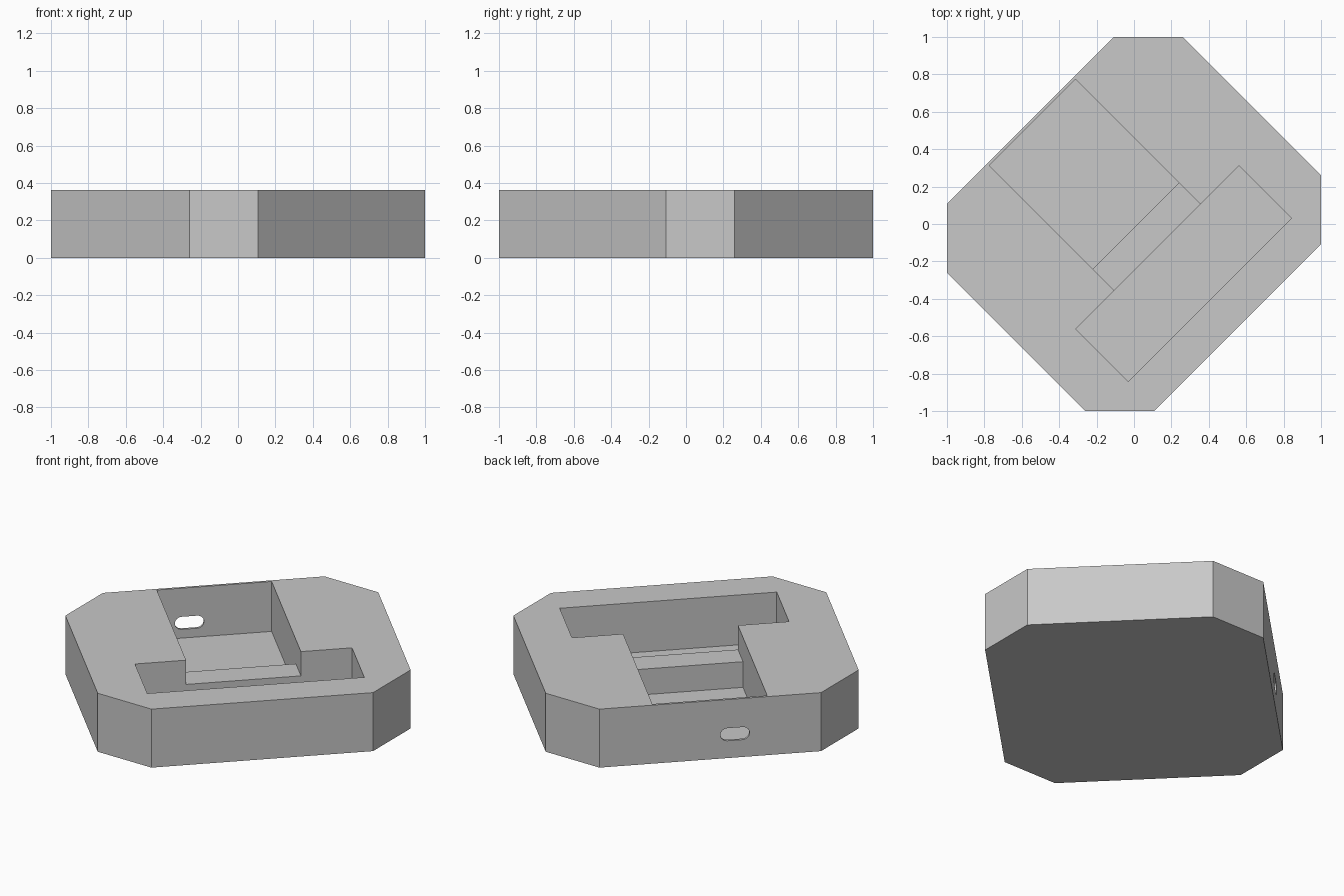
import bpy, bmesh, math
from mathutils import Matrix

if "Cube" in bpy.data.objects:
    bpy.data.objects.remove(bpy.data.objects["Cube"])

TURN = Matrix.Rotation(math.radians(45), 4, 'Z')   # block is laid out square, then turned 45 degrees
HEIGHT = 0.362
FLOOR = 0.053
LEDGE = 0.212

grey = bpy.data.materials.new("grey")
grey.diffuse_color = (0.58, 0.58, 0.58, 1)
grey.use_nodes = True
grey.node_tree.nodes["Principled BSDF"].inputs["Base Color"].default_value = grey.diffuse_color


def prism(name, outline, low, high, axis='Z'):
    """Extrude an outline along Z, or along Y when the outline is given as (x, z)."""
    bm = bmesh.new()
    place = (lambda a, b, h: (a, b, h)) if axis == 'Z' else (lambda a, b, h: (a, h, b))
    face = bm.faces.new([bm.verts.new(place(a, b, low)) for a, b in outline])
    top = bmesh.ops.extrude_face_region(bm, geom=[face])["geom"]
    shift = place(0, 0, high - low)
    bmesh.ops.translate(bm, vec=shift, verts=[e for e in top if isinstance(e, bmesh.types.BMVert)])
    bmesh.ops.recalc_face_normals(bm, faces=bm.faces[:])
    bm.transform(TURN)
    mesh = bpy.data.meshes.new(name)
    bm.to_mesh(mesh)
    bm.free()
    mesh.materials.append(grey)
    obj = bpy.data.objects.new(name, mesh)
    bpy.context.collection.objects.link(obj)
    return obj


def rect(x0, x1, y0, y1):
    return [(x0, y0), (x1, y0), (x1, y1), (x0, y1)]


# Block with chamfered corners
w, d, c = 0.891, 0.783, 0.26
body = prism("case_body", [(w - c, d), (w, d - c), (w, c - d), (w - c, -d),
                           (c - w, -d), (-w, c - d), (-w, d - c), (c - w, d)], 0, HEIGHT)

# Rounded slot through the thin wall
sx, sz, r, half = -0.141, 0.146, 0.039, 0.044
slot = []
for side in (1, -1):
    for i in range(13):
        a = math.radians(-90 + 15 * i)
        slot.append((sx + side * (half + r * math.cos(a)), sz + side * r * math.sin(a)))

cutters = [
    prism("long_pocket_cutter", rect(-0.618, 0.618, -0.574, -0.177), FLOOR, 0.6),
    prism("ledge_cutter", rect(-0.327, 0.327, -0.25, 0.3), LEDGE, 0.6),
    prism("square_pocket_cutter", rect(-0.327, 0.327, -0.014, 0.768), FLOOR, 0.6),
    prism("slot_cutter", slot, 0.5, 1.0, 'Y'),
]
for cutter in cutters:
    mod = body.modifiers.new(cutter.name, 'BOOLEAN')
    mod.operation = 'DIFFERENCE'
    mod.solver = 'EXACT'
    mod.object = cutter
    cutter.hide_render = True
    cutter.display_type = 'WIRE'
